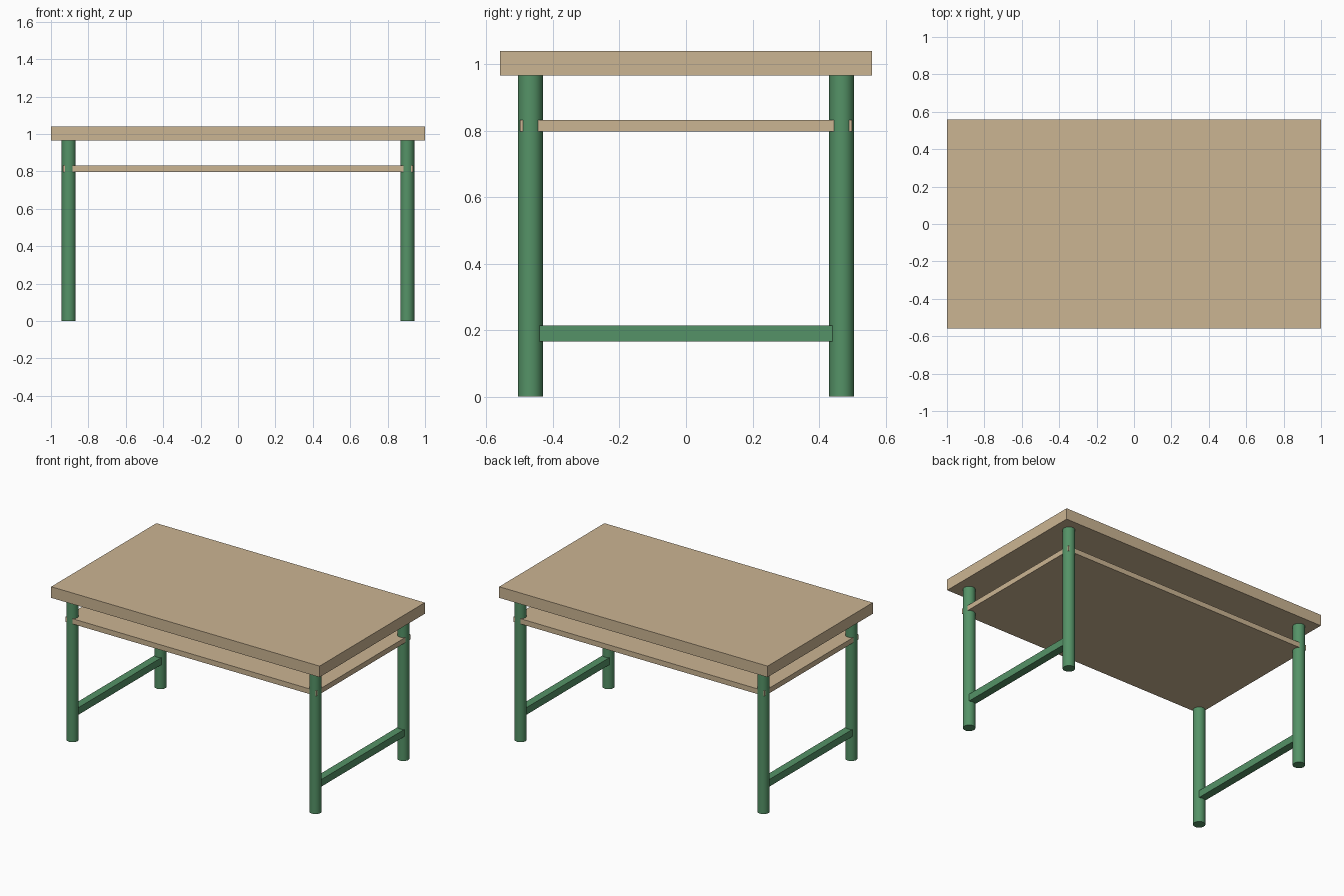
import bpy
from math import radians

cube = bpy.data.objects.get("Cube")
if cube:
    bpy.data.objects.remove(cube, do_unlink=True)


def make_material(name, rgb):
    mat = bpy.data.materials.new(name)
    mat.use_nodes = True
    mat.diffuse_color = (*rgb, 1)
    mat.node_tree.nodes["Principled BSDF"].inputs["Base Color"].default_value = (*rgb, 1)
    return mat


wood = make_material("light wood", (0.60, 0.46, 0.29))
green = make_material("green paint", (0.09, 0.29, 0.135))


def finish(name, mat):
    obj = bpy.context.object
    obj.name = name
    obj.data.materials.append(mat)
    return obj


def box(name, half_x, half_y, bottom, top, mat, x=0):
    bpy.ops.mesh.primitive_cube_add(size=2, location=(x, 0, (bottom + top) / 2))
    bpy.context.object.scale = (half_x, half_y, (top - bottom) / 2)
    bpy.ops.object.transform_apply(location=False, rotation=False, scale=True)
    return finish(name, mat)


def leg(name, x, y, height):
    bpy.ops.mesh.primitive_cylinder_add(
        vertices=32, radius=0.0375, depth=height, location=(x, y, height / 2))
    bpy.ops.object.shade_smooth_by_angle(angle=radians(30))
    return finish(name, green)


LEG_X, LEG_Y = 0.905, 0.468
TOP_BOTTOM = 0.965

# Thick top and the thin shelf whose corners run through the legs
box("table_top", 1, 0.56, TOP_BOTTOM, 1.04, wood)
box("shelf", 0.935, 0.499, 0.797, 0.832, wood)

# Round legs, with a low stretcher joining each end pair
for side, sx in (("left", 1), ("right", -1)):
    for end, sy in (("front", -1), ("back", 1)):
        leg(f"{end}_{side}_leg", sx * LEG_X, sy * LEG_Y, TOP_BOTTOM)
    box(f"{side}_stretcher", 0.026, 0.44, 0.165, 0.213, green, sx * LEG_X)
